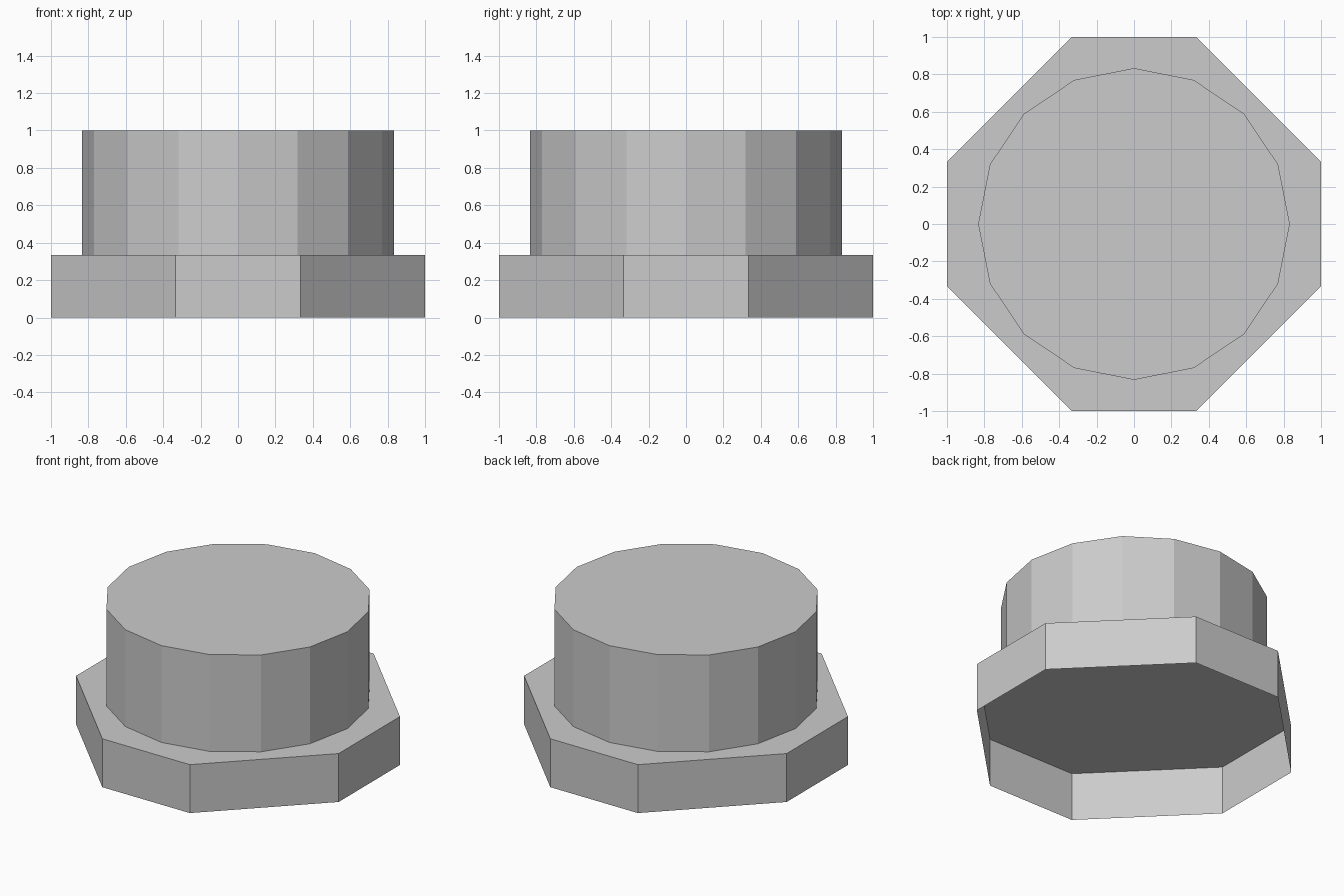
import bpy, bmesh
from math import cos, sin, tau

if "Cube" in bpy.data.objects:
    bpy.data.objects.remove(bpy.data.objects["Cube"])


def prism(name, outline, z0, z1):
    """Flat-shaded prism: side walls and top cap, open underneath."""
    bm = bmesh.new()
    low = [bm.verts.new((x, y, z0)) for x, y in outline]
    high = [bm.verts.new((x, y, z1)) for x, y in outline]
    n = len(outline)
    for i in range(n):
        j = (i + 1) % n
        bm.faces.new((low[i], low[j], high[j], high[i]))
    bm.faces.new(high)
    mesh = bpy.data.meshes.new(name)
    bm.to_mesh(mesh)
    bm.free()
    obj = bpy.data.objects.new(name, mesh)
    bpy.context.collection.objects.link(obj)
    return obj


T = 1 / 3

# Octagonal base: a square with corners cut at thirds, hollow from below
octagon = [(1, -T), (1, T), (T, 1), (-T, 1), (-1, T), (-1, -T), (-T, -1), (T, -1)]
prism("octagonal_base", octagon, 0, T)

# Sixteen-sided round drum on top
R = 5 / 6
drum = [(R * cos(tau * i / 16), R * sin(tau * i / 16)) for i in range(16)]
prism("round_drum", drum, T, 1)
